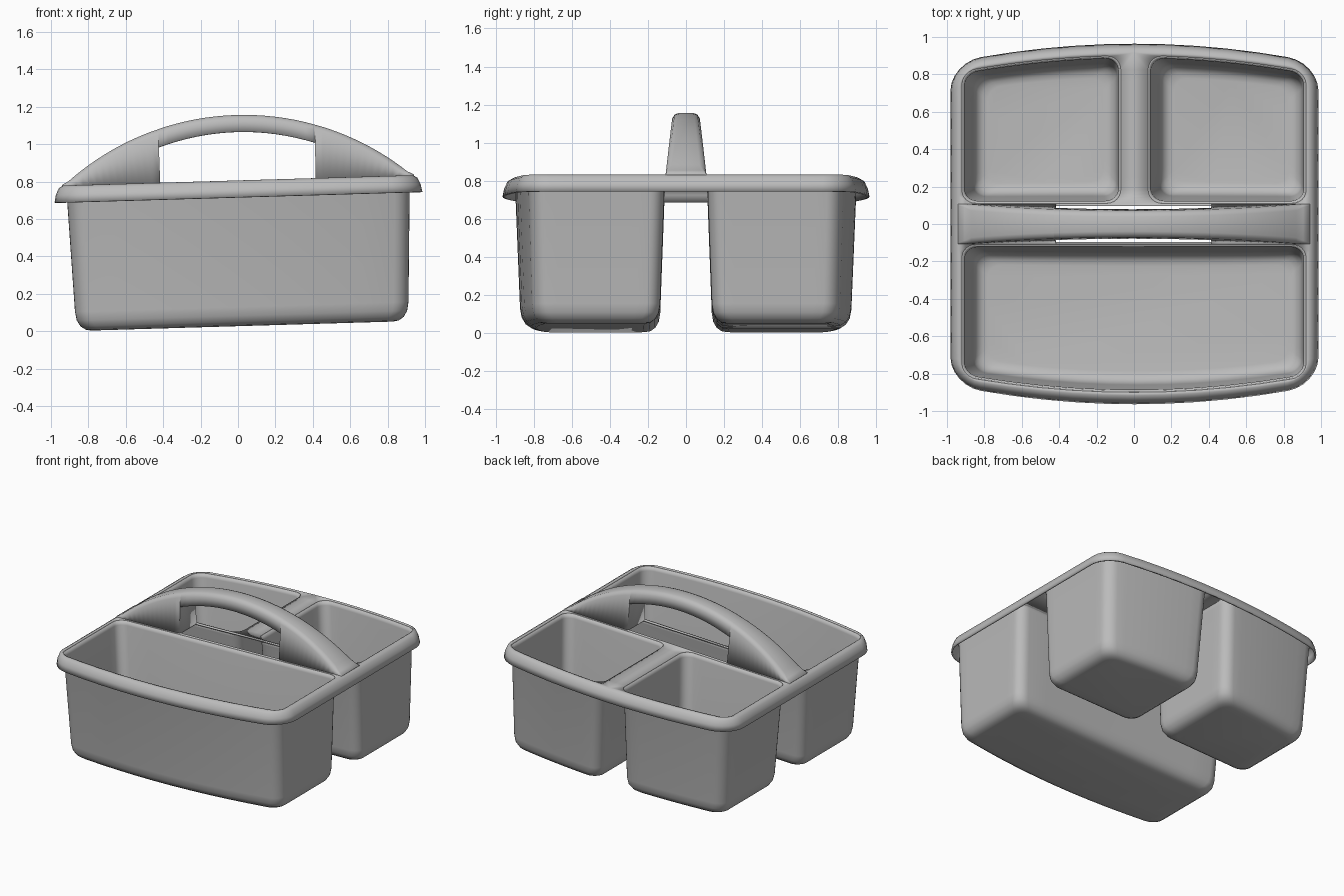
import bpy, bmesh, math
from mathutils import Matrix

if "Cube" in bpy.data.objects:
    bpy.data.objects.remove(bpy.data.objects["Cube"])

RIM = 0.80      # height of the rim
HALF = 0.92     # half width of the tray openings
GAP = 0.11      # half width of the channel under the handle
SLOT = 0.42     # half length of the grip opening

grey = bpy.data.materials.new("grey plastic")
grey.use_nodes = True
colour = (0.5, 0.5, 0.5, 1)
grey.diffuse_color = colour
grey.node_tree.nodes["Principled BSDF"].inputs["Base Color"].default_value = colour

# The whole caddy leans slightly sideways about the middle of its rim
pivot = Matrix.Translation((0, 0, RIM))
lean = pivot @ Matrix.Rotation(math.radians(-1.7), 4, 'Y') @ pivot.inverted()


def finish(name, bm, thickness=0.012):
    bmesh.ops.remove_doubles(bm, verts=bm.verts, dist=0.0005)
    bmesh.ops.recalc_face_normals(bm, faces=bm.faces)
    mesh = bpy.data.meshes.new(name)
    bm.to_mesh(mesh)
    bm.free()
    mesh.transform(lean)
    mesh.materials.append(grey)
    obj = bpy.data.objects.new(name, mesh)
    bpy.context.collection.objects.link(obj)
    wall = obj.modifiers.new("wall", 'SOLIDIFY')
    wall.thickness = thickness
    wall.offset = 0
    bpy.ops.object.select_all(action='DESELECT')
    obj.select_set(True)
    bpy.context.view_layer.objects.active = obj
    bpy.ops.object.shade_smooth_by_angle(angle=math.radians(40))
    return obj


def bow(x):
    """Outer edge of front and back, bulging in the middle."""
    return 0.9 - 0.085 * (x / HALF) ** 2


def rounded(x0, x1, y0, y1, r, steps=10, arc=6):
    """Rounded rectangle with subdivided sides."""
    centres = [(x1 - r, y1 - r), (x0 + r, y1 - r), (x0 + r, y0 + r), (x1 - r, y0 + r)]
    pts = []
    for k, (cx, cy) in enumerate(centres):
        for i in range(arc + 1):
            a = math.pi / 2 * (k + i / arc)
            pts.append((cx + r * math.cos(a), cy + r * math.sin(a)))
        a = math.pi / 2 * (k + 1)
        nx, ny = centres[(k + 1) % 4]
        end = (nx + r * math.cos(a), ny + r * math.sin(a))
        start = pts[-1]
        for i in range(1, steps):
            t = i / steps
            pts.append((start[0] + (end[0] - start[0]) * t, start[1] + (end[1] - start[1]) * t))
    return pts


def tray_loop(x0, x1, side, inset, r=0.075):
    pts = rounded(x0 + inset, x1 - inset, GAP + inset, 0.9 - inset, r)
    return [(x, side * (GAP + (y - GAP) * (bow(x) - GAP) / (0.9 - GAP))) for x, y in pts]


def rim_loop(out):
    pts = rounded(-HALF - out, HALF + out, -0.9 - out, 0.9 + out, 0.1 + out)
    return [(x, y * bow(x) / 0.9) for x, y in pts]


def ring(bm, pts, z):
    return [bm.verts.new((x, y, z)) for x, y in pts]


def bridge(bm, a, b, closed=True):
    for i in range(len(a) if closed else len(a) - 1):
        j = (i + 1) % len(a)
        bm.faces.new((a[i], a[j], b[j], b[i]))


# Trays: tapered bowls with a rounded bottom edge
trays = {
    "front_tray": (-HALF, HALF, -1),
    "back_left_tray": (0.075, HALF, 1),
    "back_right_tray": (-HALF, -0.07, 1),
}
levels = [(RIM, 0), (RIM - 0.03, 0.008), (0.13, 0.034), (0.085, 0.042),
          (0.055, 0.06), (0.038, 0.085), (0.033, 0.115)]
for name, (x0, x1, side) in trays.items():
    bm = bmesh.new()
    rings = [ring(bm, tray_loop(x0, x1, side, inset), z) for z, inset in levels]
    for a, b in zip(rings, rings[1:]):
        bridge(bm, a, b)
    bm.faces.new(rings[-1])
    finish(name, bm)

# Rim: flat deck with openings for the trays and the grip, and a drooping lip
bm = bmesh.new()
outer = ring(bm, rim_loop(0.015), RIM)
slot = [(-SLOT, -0.095), (SLOT, -0.095), (SLOT, 0.095), (-SLOT, 0.095)]
loops = [outer, ring(bm, slot, RIM)]
loops += [ring(bm, tray_loop(*t, 0), RIM) for t in trays.values()]
edges = [bm.edges.new((lp[i], lp[i - 1])) for lp in loops for i in range(len(lp))]
bmesh.ops.triangle_fill(bm, edges=edges, use_beauty=True, normal=(0, 0, 1))
for out, z in [(0.035, RIM - 0.012), (0.05, RIM - 0.045), (0.058, RIM - 0.085)]:
    lip = ring(bm, rim_loop(out), z)
    bridge(bm, outer, lip)
    outer = lip
finish("rim", bm)


# Handle: hollow arched band that widens downwards, with a grip opening
def arch(x):
    radius = 1.41
    return 1.15 - radius + math.sqrt(radius ** 2 - x ** 2)


def width(z):
    return 0.102 - 0.11 * (z - RIM)


def section(bm, x, low):
    top = max(arch(x), low + 0.004)
    soft = min(0.025, (top - low) * 0.5)
    w = width(top)
    half = [(width(low), low), (width(top - soft), top - soft),
            (w - soft * 0.3, top - soft * 0.3), (w - soft, top)]
    pts = [(-y, z) for y, z in half] + [(y, z) for y, z in reversed(half)]
    return [bm.verts.new((x, y, z)) for y, z in pts]


def band(bm, xa, xb, low, count):
    xs = [xa + (xb - xa) * i / count for i in range(count + 1)]
    rows = [section(bm, x, low(x)) for x in xs]
    for a, b in zip(rows, rows[1:]):
        bridge(bm, a, b, closed=False)
    return rows


bm = bmesh.new()
band(bm, -SLOT, SLOT, lambda x: 1.065 - 0.4 * x * x, 16)
for s in (-1, 1):
    rows = band(bm, s * SLOT, s * 0.94, lambda x: RIM, 14)
    bm.faces.new(rows[0])       # closed wall beside the grip
finish("handle", bm)
